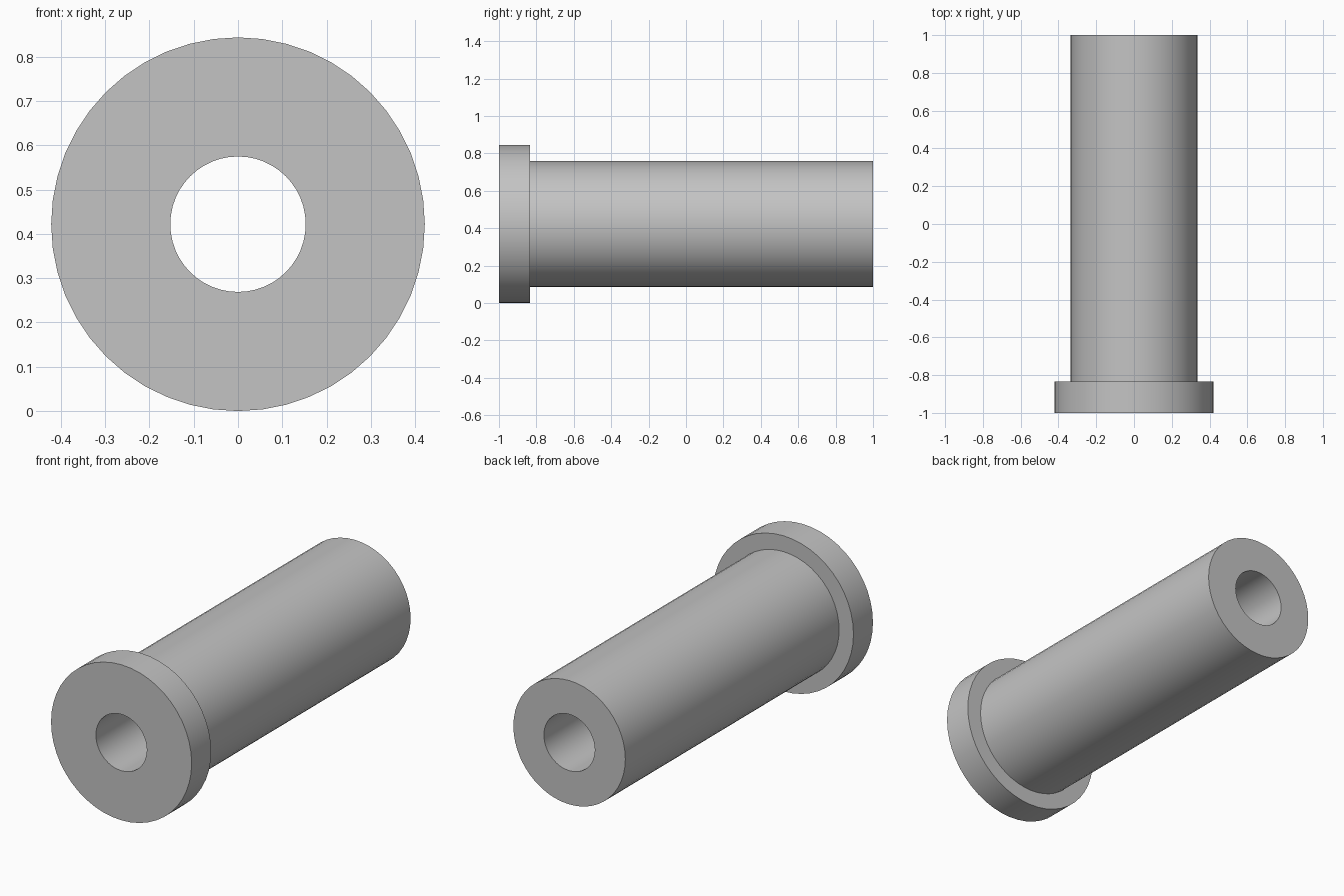
import bpy
import math
from mathutils import Vector

cube = bpy.data.objects.get("Cube")
if cube:
    bpy.data.objects.remove(cube, do_unlink=True)

# Dimensions
SIDES = 48
FLANGE_R, SHAFT_R, BORE_R = 0.422, 0.336, 0.153
FRONT, SHOULDER, BACK = -1.0, -0.833, 1.0

# Plain grey metal
grey = bpy.data.materials.new("grey_metal")
grey.use_nodes = True
colour = (0.55, 0.55, 0.55, 1)
grey.diffuse_color = colour
grey.node_tree.nodes["Principled BSDF"].inputs["Base Color"].default_value = colour

# Closed cross-section (radius, y) of the flanged sleeve
profile = [(BORE_R, FRONT), (FLANGE_R, FRONT), (FLANGE_R, SHOULDER),
           (SHAFT_R, SHOULDER), (SHAFT_R, BACK), (BORE_R, BACK)]
n = len(profile)

# Revolve the cross-section around the y axis
verts = []
for i in range(SIDES):
    a = math.tau * i / SIDES
    verts += [Vector((r * math.sin(a), y, FLANGE_R + r * math.cos(a))) for r, y in profile]

faces = []
for i in range(SIDES):
    here, there = i * n, (i + 1) % SIDES * n
    for j in range(n):
        k = (j + 1) % n
        faces.append((here + j, here + k, there + k, there + j))

mesh = bpy.data.meshes.new("flanged_sleeve")
mesh.from_pydata(verts, [], faces)
mesh.materials.append(grey)
mesh.update()
sleeve = bpy.data.objects.new("flanged_sleeve", mesh)
bpy.context.collection.objects.link(sleeve)

# Outward normals, smooth walls, sharp rims
bpy.ops.object.select_all(action='DESELECT')
sleeve.select_set(True)
bpy.context.view_layer.objects.active = sleeve
bpy.ops.object.mode_set(mode='EDIT')
bpy.ops.mesh.select_all(action='SELECT')
bpy.ops.mesh.normals_make_consistent(inside=False)
bpy.ops.object.mode_set(mode='OBJECT')
bpy.ops.object.shade_smooth_by_angle(angle=math.radians(30))
